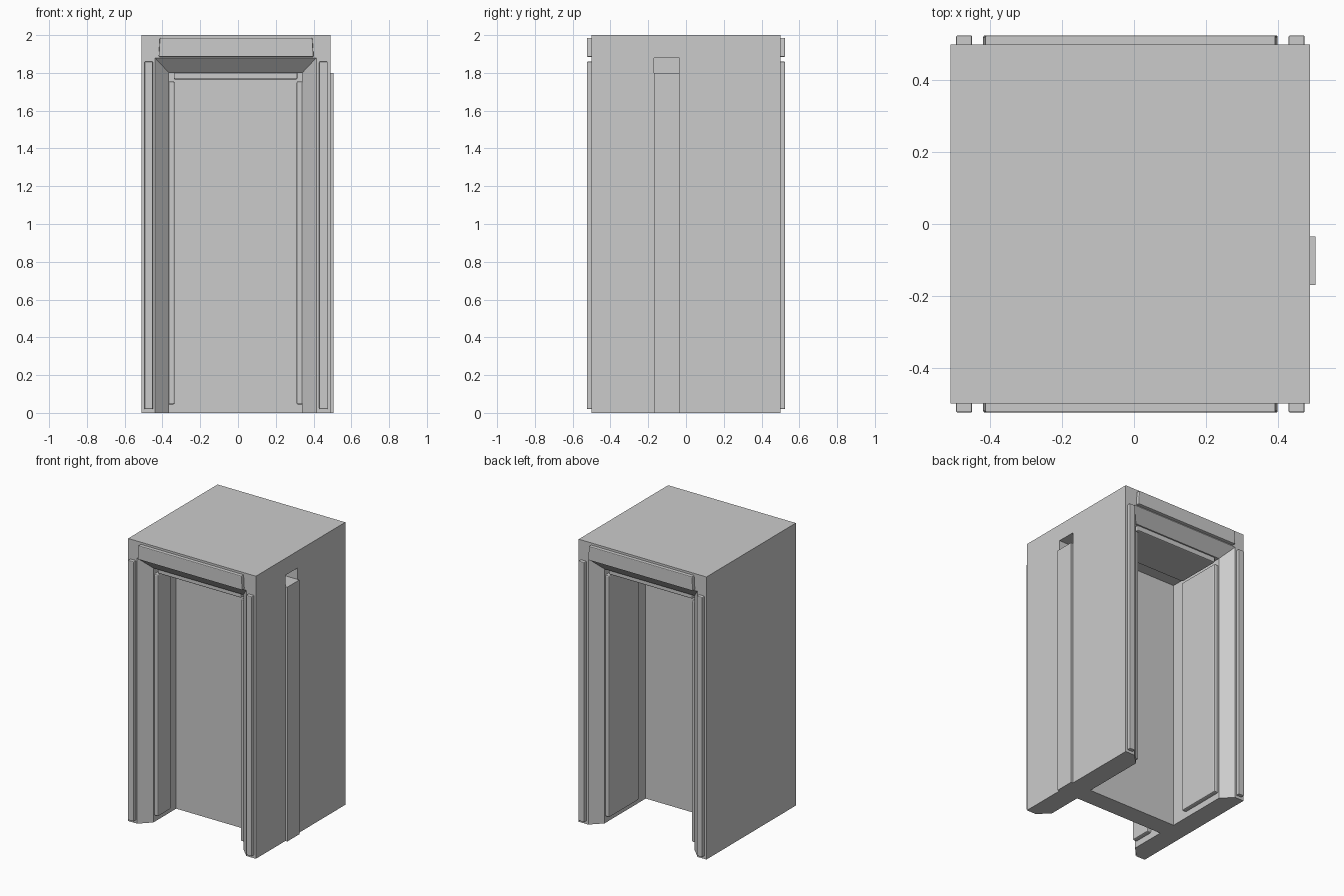
import bpy, bmesh

if "Cube" in bpy.data.objects:
    bpy.data.objects.remove(bpy.data.objects["Cube"])

CX = -0.01  # centre line of the frame


def make_object(name, bm):
    bmesh.ops.recalc_face_normals(bm, faces=bm.faces)
    mesh = bpy.data.meshes.new(name)
    bm.to_mesh(mesh)
    bm.free()
    obj = bpy.data.objects.new(name, mesh)
    bpy.context.collection.objects.link(obj)
    return obj


def box(name, x, y, z, bevel=0.0, taper=0.0):
    """Box from ranges; taper pulls the top corners inwards along x."""
    bm = bmesh.new()
    bmesh.ops.create_cube(bm, size=1)
    mid = sum(x) / 2
    for v in bm.verts:
        top = v.co.z > 0
        v.co = (x[v.co.x > 0], y[v.co.y > 0], z[v.co.z > 0])
        if top:
            v.co.x += taper if v.co.x < mid else -taper
    if bevel:
        bmesh.ops.bevel(bm, geom=bm.edges[:], offset=bevel, segments=2,
                        profile=0.5, affect='EDGES')
    return make_object(name, bm)


# Frame: arch-shaped loops bridged around a closed section, splayed at both ends
sections = [  # x left, x right, height, y
    (-0.51, 0.49, 2.0, -0.5), (-0.44, 0.415, 1.88, -0.5),
    (-0.365, 0.34, 1.8, -0.425), (-0.365, 0.34, 1.8, 0.425),
    (-0.44, 0.415, 1.88, 0.5), (-0.51, 0.49, 2.0, 0.5)]
bm = bmesh.new()
loops = [[bm.verts.new(p) for p in
          ((a, y, 0), (a, y, h), (b, y, h), (b, y, 0))]
         for a, b, h, y in sections]
for i, cur in enumerate(loops):
    nxt = loops[(i + 1) % len(loops)]
    for k in range(3):
        bm.faces.new((cur[k], cur[k + 1], nxt[k + 1], nxt[k]))
for k in (0, 3):
    bm.faces.new([loop[k] for loop in loops])
frame = make_object("door_frame", bm)

# Slot that the door slides through, open on the right side
DOOR_Y = (-0.17, -0.035)
cutter = box("slot_cutter", (-0.44, 0.6), DOOR_Y, (-0.1, 1.88))
cutter.hide_render = True
mod = frame.modifiers.new("slot", 'BOOLEAN')
mod.operation = 'DIFFERENCE'
mod.solver = 'EXACT'
mod.object = cutter
bpy.context.view_layer.objects.active = frame
bpy.ops.object.modifier_apply(modifier="slot")
bpy.data.objects.remove(cutter)

# Sliding door
box("sliding_door", (-0.44, 0.505), DOOR_Y, (0, 1.8))

# Trim on both faces of the frame
for side, s in (("front", -1), ("back", 1)):
    y = sorted((s * 0.49, s * 0.525))
    box(side + "_header_trim", (-0.42, 0.40), y, (1.885, 1.985), 0.005, 0.006)
    box(side + "_left_trim", (-0.495, -0.45), y, (0.02, 1.86), 0.005)
    box(side + "_right_trim", (0.43, 0.475), y, (0.02, 1.86), 0.005)

# Raised panels lining the inside of the opening, either side of the door
for side, y in (("front", (-0.415, -0.265)), ("back", (0.085, 0.415))):
    box(side + "_left_liner", (-0.375, -0.335), y, (0.045, 1.755), 0.008)
    box(side + "_right_liner", (0.31, 0.35), y, (0.045, 1.755), 0.008)
    box(side + "_top_liner", (-0.34, 0.315), y, (1.765, 1.81), 0.008)
